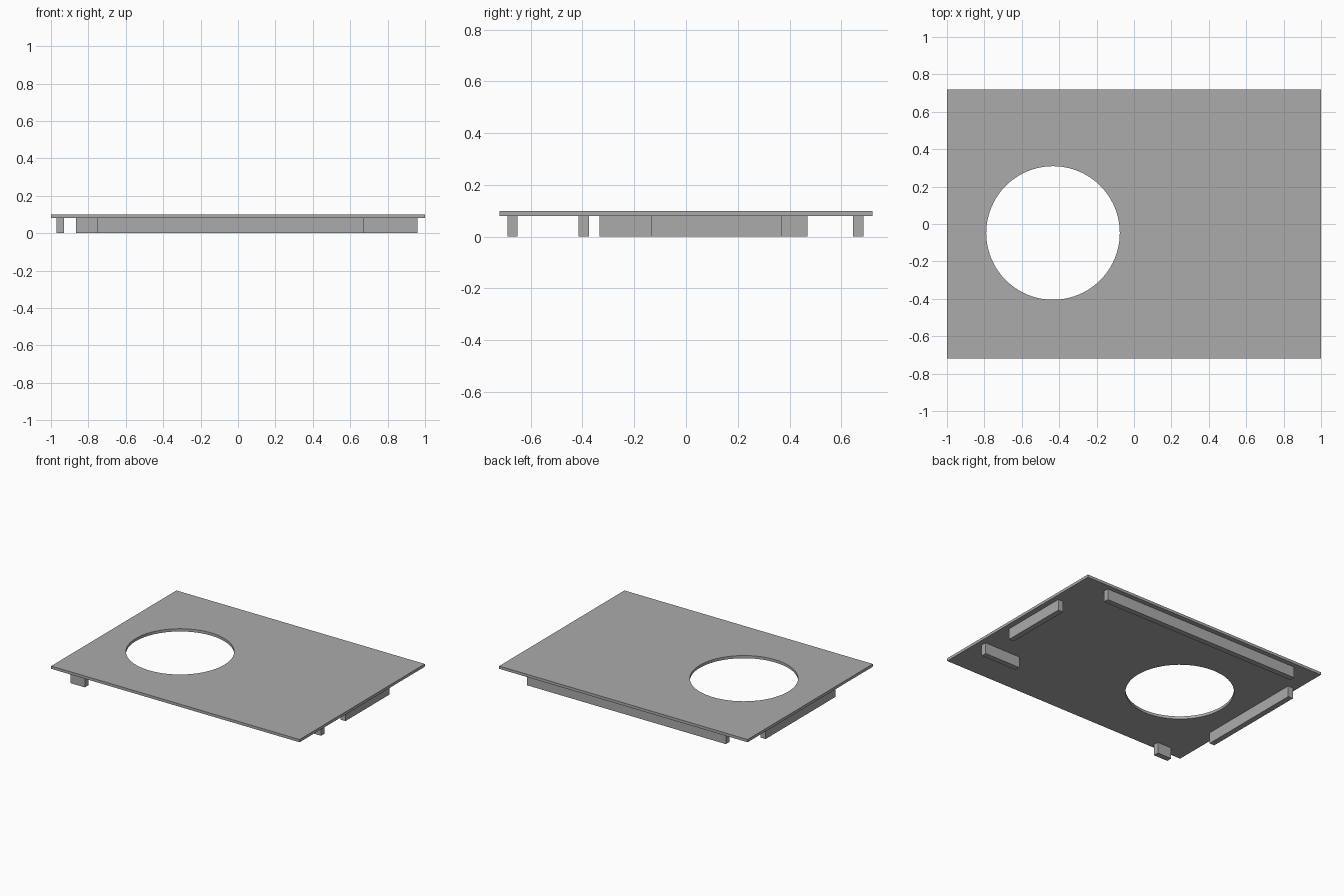
import bpy

cube = bpy.data.objects.get("Cube")
if cube:
    bpy.data.objects.remove(cube, do_unlink=True)

PANEL_BOTTOM, PANEL_TOP = 0.08, 0.10
GREY = (0.41, 0.41, 0.41, 1)

grey = bpy.data.materials.new("plain grey")
grey.use_nodes = True
grey.diffuse_color = GREY
grey.node_tree.nodes["Principled BSDF"].inputs["Base Color"].default_value = GREY


def box(name, x, y, z):
    """Axis-aligned box spanning the given (low, high) ranges."""
    spans = (x, y, z)
    bpy.ops.mesh.primitive_cube_add(size=1, location=[(a + b) / 2 for a, b in spans])
    obj = bpy.context.object
    obj.name = name
    obj.scale = [b - a for a, b in spans]
    bpy.ops.object.transform_apply(location=False, rotation=False, scale=True)
    obj.data.materials.append(grey)
    return obj


# Thin panel
panel = box("panel", (-1, 1), (-0.72, 0.72), (PANEL_BOTTOM, PANEL_TOP))

# Round opening cut through the panel
bpy.ops.mesh.primitive_cylinder_add(vertices=96, radius=0.357, depth=0.2,
                                    location=(-0.433, -0.048, PANEL_TOP))
cutter = bpy.context.object
cutter.name = "opening_cutter"
cutter.hide_render = True
cutter.data.materials.append(grey)
cut = panel.modifiers.new("opening", "BOOLEAN")
cut.operation = "DIFFERENCE"
cut.solver = "EXACT"
cut.object = cutter
bpy.context.view_layer.objects.active = panel
bpy.ops.object.modifier_apply(modifier=cut.name)
bpy.data.objects.remove(cutter, do_unlink=True)

# Locating strips under the panel
strips = {
    "back_strip": ((-0.80, 0.80), (0.645, 0.685)),
    "left_side_strip": ((0.92, 0.96), (-0.135, 0.37)),
    "left_front_strip": ((0.67, 0.96), (-0.415, -0.375)),
    "right_side_strip": ((-0.97, -0.93), (-0.335, 0.47)),
    "right_front_strip": ((-0.865, -0.75), (-0.69, -0.65)),
}
for name, (x, y) in strips.items():
    box(name, x, y, (0, PANEL_BOTTOM))
